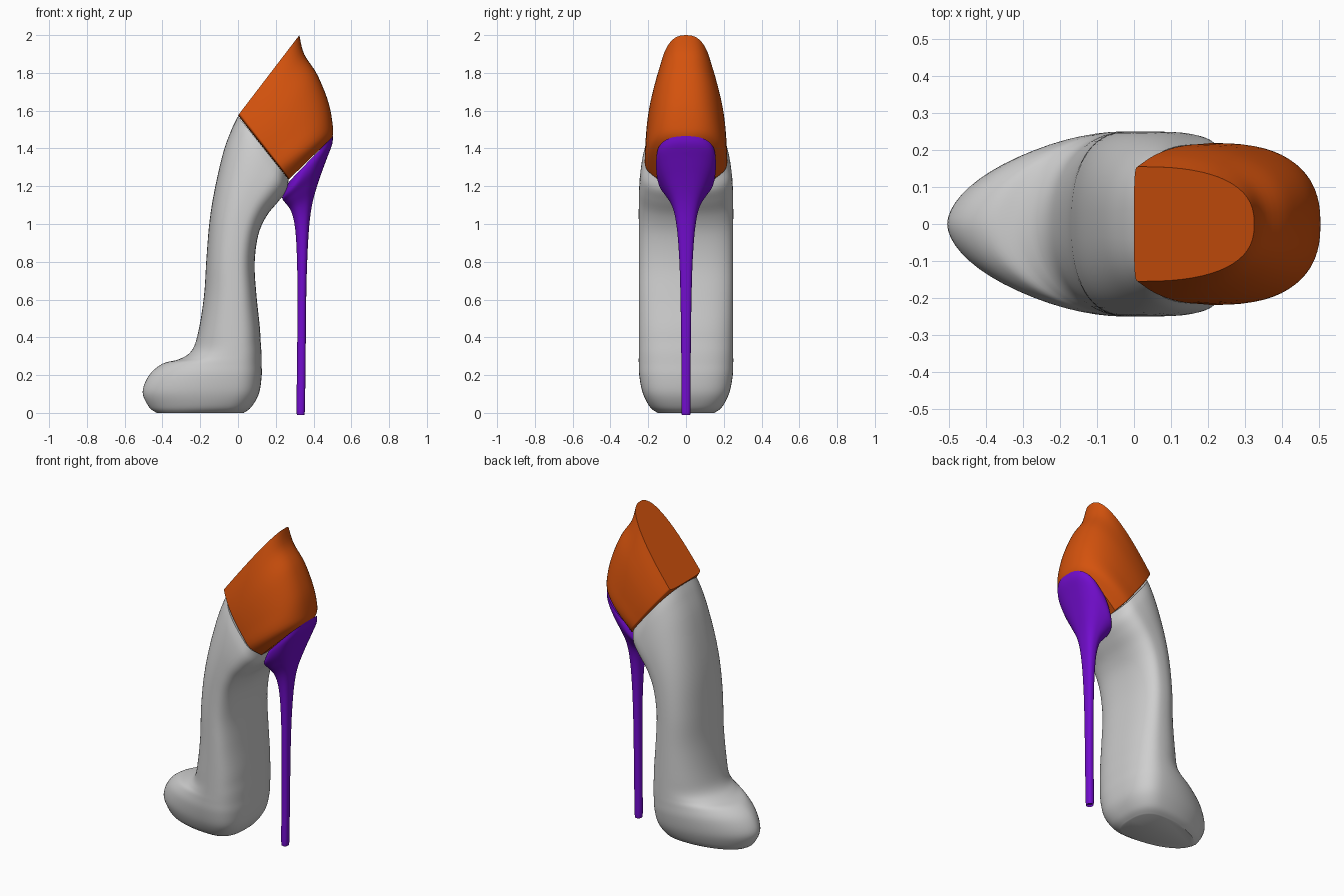
import bpy
import bmesh
from math import cos, sin, pi
from mathutils import Vector

default = bpy.data.objects.get("Cube")
if default:
    bpy.data.objects.remove(default)


def make_material(name, colour):
    mat = bpy.data.materials.new(name)
    mat.use_nodes = True
    mat.diffuse_color = (*colour, 1)
    mat.node_tree.nodes["Principled BSDF"].inputs["Base Color"].default_value = (*colour, 1)
    return mat


grey = make_material("light grey", (0.62, 0.62, 0.62))
orange = make_material("burnt orange", (0.66, 0.085, 0.004))
purple = make_material("violet", (0.17, 0.004, 0.62))


def refine(rows, steps):
    """Smooth interpolation through the section rows."""
    rows = [Vector(r) for r in rows]
    result = []
    for i in range(len(rows) - 1):
        a, b = rows[max(i - 1, 0)], rows[i]
        c, d = rows[i + 1], rows[min(i + 2, len(rows) - 1)]
        for k in range(steps):
            t = k / steps
            result.append(b + (c - a) * (t / 2)
                          + (a * 2 - b * 5 + c * 4 - d) * (t * t / 2)
                          + (b * 3 - a - c * 3 + d) * (t ** 3 / 2))
    return result + [rows[-1]]


def section(row, back_power, count):
    """Egg-shaped ring between a front and a back point in the xz plane."""
    front_x, front_z, back_x, back_z, width, widest, front_power = row
    front = Vector((front_x, 0, front_z))
    span = Vector((back_x, 0, back_z)) - front
    ring = []
    for i in range(count):
        angle = 2 * pi * i / count
        c, s = cos(angle), sin(angle)
        power = 2 / (back_power if c > 0 else front_power)
        along = abs(c) ** power
        reach = widest + along * (1 - widest) if c > 0 else widest * (1 - along)
        side = abs(s) ** power * width * (1 if s > 0 else -1)
        ring.append(front + span * reach + Vector((0, side, 0)))
    return ring


def loft(name, rows, back_power, mat, steps=5, count=64):
    bm = bmesh.new()
    rings = [[bm.verts.new(p) for p in section(row, back_power, count)]
             for row in refine(rows, steps)]
    for low, high in zip(rings, rings[1:]):
        for i in range(count):
            j = (i + 1) % count
            bm.faces.new((low[i], low[j], high[j], high[i]))
    bm.faces.new(rings[0][::-1])
    bm.faces.new(rings[-1])
    bmesh.ops.recalc_face_normals(bm, faces=bm.faces)
    mesh = bpy.data.meshes.new(name)
    bm.to_mesh(mesh)
    bm.free()
    mesh.materials.append(mat)
    obj = bpy.data.objects.new(name, mesh)
    bpy.context.collection.objects.link(obj)
    bpy.ops.object.select_all(action="DESELECT")
    obj.select_set(True)
    bpy.context.view_layer.objects.active = obj
    bpy.ops.object.shade_smooth_by_angle(angle=pi / 5)
    return obj


# Rows: front x, front z, back x, back z, half width, widest place, front power

# Toe, sole and arched column
loft("shoe_body", [
    (-.43, 0, .03, 0, .15, .7, 1.9),
    (-.47, .03, .07, .03, .19, .72, 1.8),
    (-.505, .11, .11, .1, .228, .74, 1.8),
    (-.47, .2, .125, .19, .247, .72, 1.8),
    (-.4, .26, .125, .26, .25, .7, 1.8),
    (-.31, .285, .124, .32, .25, .66, 1.9),
    (-.245, .33, .12, .38, .25, .62, 2),
    (-.21, .43, .115, .46, .25, .6, 2.2),
    (-.18, .62, .098, .62, .25, .6, 2.3),
    (-.167, .82, .088, .79, .25, .6, 2.4),
    (-.15, 1.02, .107, .94, .25, .62, 2.4),
    (-.12, 1.2, .15, 1.04, .25, .64, 2.4),
    (-.075, 1.39, .21, 1.115, .247, .68, 2.4),
    (-.03, 1.51, .255, 1.175, .235, .7, 2.6),
    (0, 1.57, .268, 1.235, .215, .7, 2.8)], 2.8, grey)

# Flat-topped heel cup with a pointed rear tip
loft("heel_cup", [
    (0, 1.575, .325, 2, .155, .04, 4),
    (.045, 1.517, .35, 1.9, .185, .04, 4),
    (.1, 1.447, .42, 1.79, .207, .04, 4),
    (.165, 1.365, .48, 1.64, .216, .04, 4),
    (.225, 1.29, .503, 1.51, .213, .04, 4),
    (.268, 1.235, .5, 1.46, .155, .04, 4)], 2.5, orange)

# Slim spike flaring into the seat under the cup
loft("stiletto_heel", [
    (.318, 0, .348, 0, .018, .5, 2),
    (.31, .015, .354, .015, .024, .5, 2),
    (.313, .3, .358, .3, .025, .5, 2),
    (.315, .6, .361, .6, .029, .5, 2),
    (.312, .82, .367, .82, .036, .5, 2),
    (.302, .98, .378, 1, .05, .5, 2),
    (.28, 1.07, .396, 1.12, .073, .5, 2.1),
    (.248, 1.115, .43, 1.235, .115, .5, 2.3),
    (.234, 1.14, .468, 1.34, .147, .5, 2.5),
    (.25, 1.185, .498, 1.42, .158, .5, 2.6),
    (.268, 1.222, .502, 1.465, .156, .5, 2.6)], 2.6, purple)
